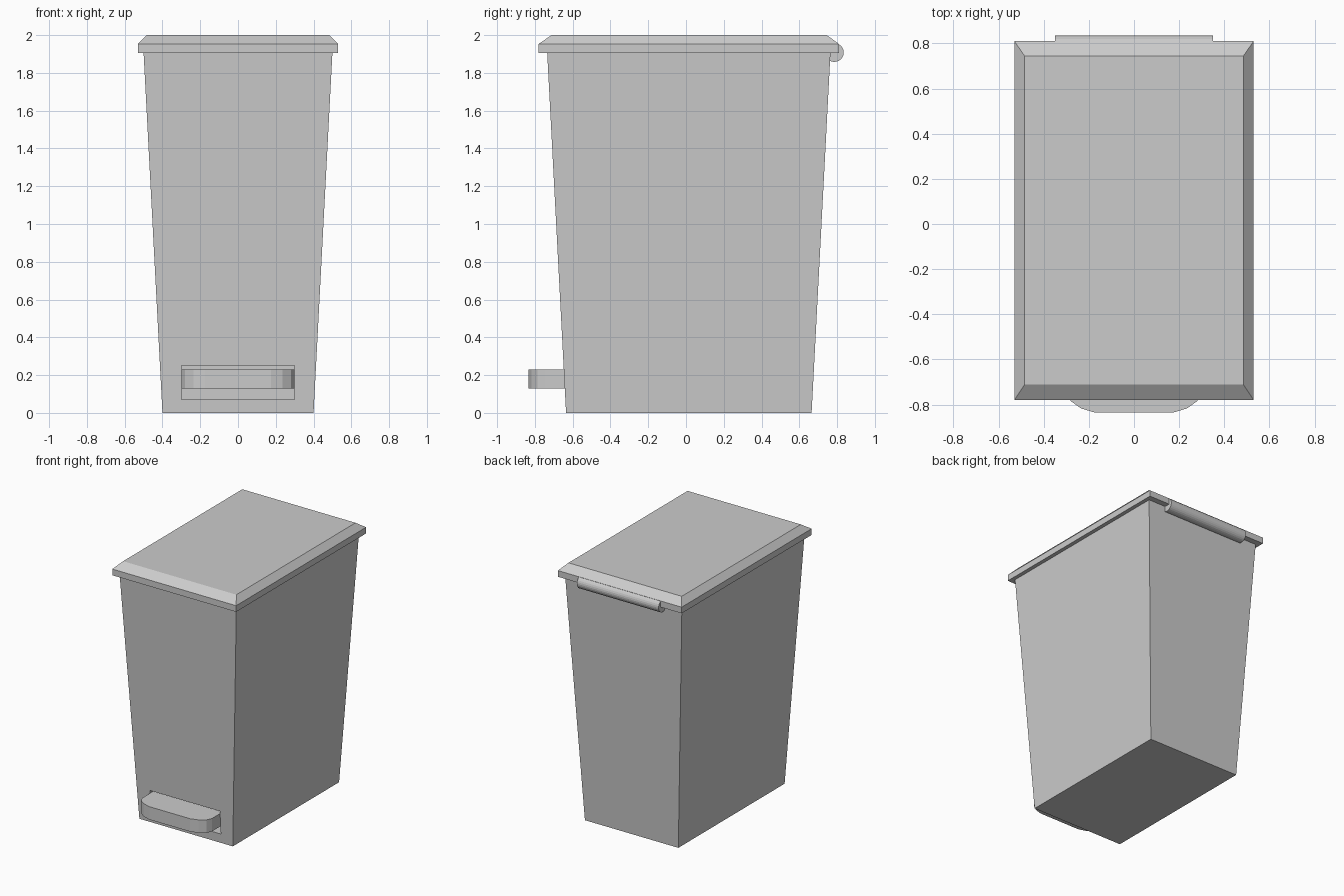
import bpy, bmesh, math

if "Cube" in bpy.data.objects:
    bpy.data.objects.remove(bpy.data.objects["Cube"])


def make_object(name, bm):
    bmesh.ops.recalc_face_normals(bm, faces=bm.faces)
    mesh = bpy.data.meshes.new(name)
    bm.to_mesh(mesh)
    bm.free()
    ob = bpy.data.objects.new(name, mesh)
    bpy.context.collection.objects.link(ob)
    return ob


def loft(name, loops):
    """Solid through a stack of equally long point loops."""
    bm = bmesh.new()
    rings = [[bm.verts.new(p) for p in loop] for loop in loops]
    n = len(rings[0])
    for a, b in zip(rings, rings[1:]):
        for i in range(n):
            j = (i + 1) % n
            bm.faces.new((a[i], a[j], b[j], b[i]))
    bm.faces.new(rings[0])
    bm.faces.new(rings[-1])
    return make_object(name, bm)


def rect(hx, y0, y1, z):
    return [(-hx, y0, z), (hx, y0, z), (hx, y1, z), (-hx, y1, z)]


# Tapered bin body with a pedal recess in the front
body = loft("bin_body", [rect(0.40, -0.635, 0.665, 0), rect(0.50, -0.735, 0.765, 1.91)])
cutter = loft("recess_cutter", [rect(0.30, -0.90, -0.54, 0.07), rect(0.30, -0.90, -0.54, 0.25)])
cutter.hide_render = True
cutter.hide_set(True)
cut = body.modifiers.new("pedal_recess", 'BOOLEAN')
cut.operation = 'DIFFERENCE'
cut.solver = 'EXACT'
cut.object = cutter

# Lid with a straight rim and a bevelled top
loft("lid", [rect(0.53, -0.78, 0.81, 1.905),
             rect(0.53, -0.78, 0.81, 1.953),
             rect(0.485, -0.712, 0.745, 2.0)])

# Foot pedal with rounded front corners
half = [(0.298, -0.53), (0.298, -0.745), (0.28, -0.785), (0.235, -0.817), (0.175, -0.835)]
outline = half + [(-x, y) for x, y in reversed(half)]
loft("foot_pedal", [[(x, y, z) for x, y in outline] for z in (0.13, 0.23)])

# Hinge barrel along the back edge
bm = bmesh.new()
bmesh.ops.create_cone(bm, cap_ends=True, segments=24, radius1=0.05, radius2=0.05, depth=0.70)
hinge = make_object("hinge_barrel", bm)
hinge.rotation_euler = (0, math.pi / 2, 0)
hinge.location = (0, 0.785, 1.908)
